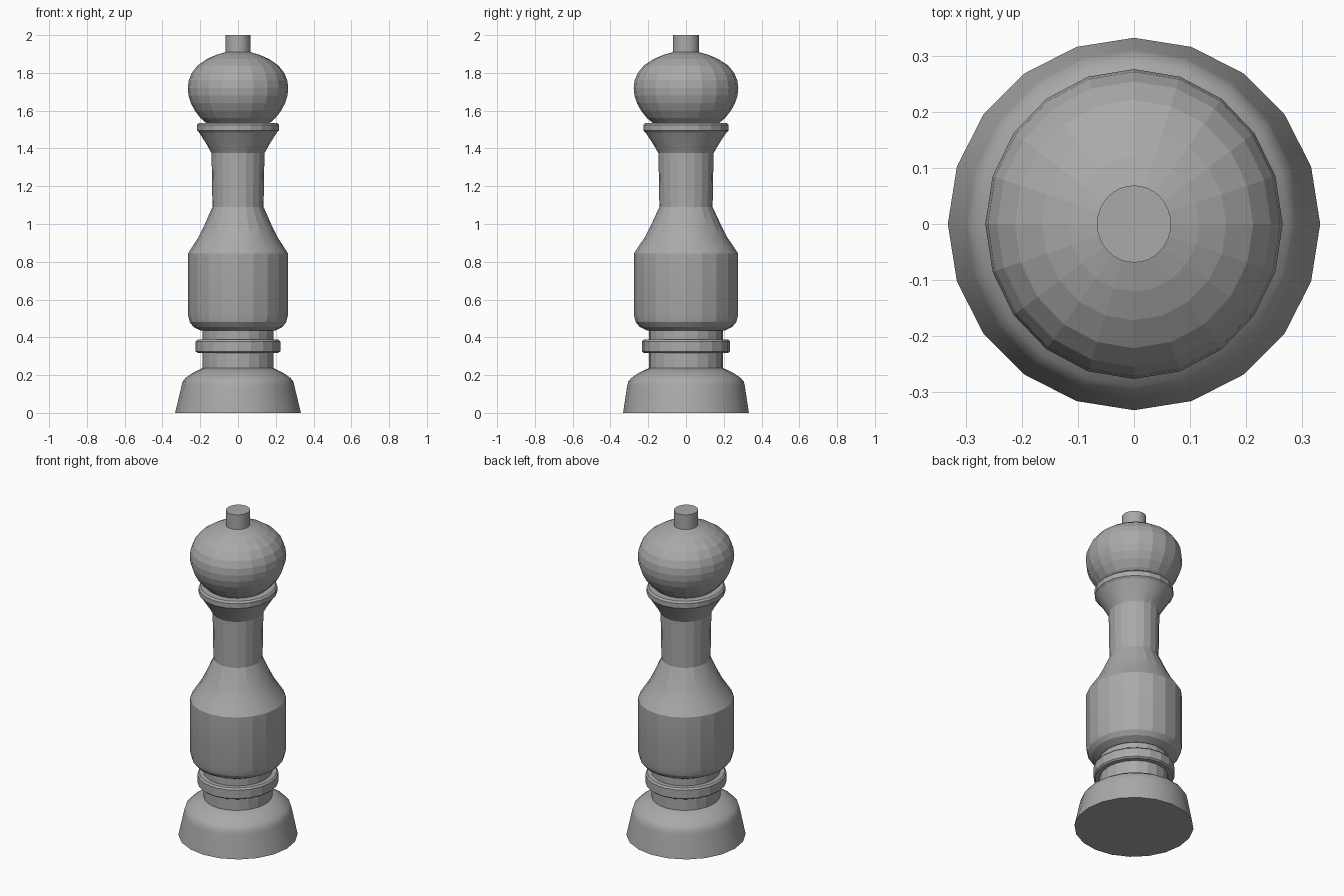
import bpy, bmesh, math

cube = bpy.data.objects.get("Cube")
if cube:
    bpy.data.objects.remove(cube, do_unlink=True)

OVAL = 0.96  # turned parts are slightly narrower across x
GREY = (0.4, 0.4, 0.4, 1)
mat = bpy.data.materials.new("mid grey")
mat.use_nodes = True
mat.diffuse_color = GREY
mat.node_tree.nodes["Principled BSDF"].inputs["Base Color"].default_value = GREY


def turned(name, profile, sides=20, smooth=None, round_foot=False):
    """Lathe a closed solid from (radius, height) pairs, bottom to top."""
    bm = bmesh.new()
    rings = []
    for i, (r, z) in enumerate(profile):
        squash = 1 if round_foot and i == 0 else OVAL
        angles = [2 * math.pi * k / sides for k in range(sides)]
        rings.append([bm.verts.new((r * squash * math.cos(a), r * math.sin(a), z))
                      for a in angles])
    for low, high in zip(rings, rings[1:]):
        for k in range(sides):
            n = (k + 1) % sides
            bm.faces.new((low[k], low[n], high[n], high[k]))
    bm.faces.new(rings[0][::-1])
    bm.faces.new(rings[-1])
    mesh = bpy.data.meshes.new(name)
    bm.to_mesh(mesh)
    bm.free()
    mesh.materials.append(mat)
    obj = bpy.data.objects.new(name, mesh)
    bpy.context.collection.objects.link(obj)
    if smooth:
        bpy.ops.object.select_all(action='DESELECT')
        obj.select_set(True)
        bpy.context.view_layer.objects.active = obj
        bpy.ops.object.shade_smooth_by_angle(angle=math.radians(smooth))
    return obj


# Flared foot with a rounded shoulder
turned("base", [(0.333, 0), (0.312, 0.14), (0.306, 0.165), (0.29, 0.185),
                (0.25, 0.212), (0.198, 0.237)], smooth=50, round_foot=True)

# Narrow stem with its ring
turned("lower_stem", [(0.197, 0.22), (0.197, 0.45)])
turned("stem_ring", [(0.224, 0.318), (0.233, 0.326), (0.233, 0.378), (0.224, 0.388)])

# Drum, tapering shoulder, neck and flare
turned("body", [(0.205, 0.435), (0.245, 0.455), (0.266, 0.48), (0.275, 0.515),
                (0.275, 0.845), (0.252, 0.88), (0.218, 0.93), (0.187, 0.99),
                (0.162, 1.045), (0.141, 1.09), (0.146, 1.375), (0.172, 1.42),
                (0.215, 1.485)], smooth=16)
turned("collar", [(0.215, 1.485), (0.226, 1.495), (0.226, 1.525), (0.216, 1.535)])

# Rounded head and its pin
turned("head", [(0.17, 1.53), (0.206, 1.56), (0.238, 1.6), (0.26, 1.64),
                (0.273, 1.68), (0.277, 1.72), (0.272, 1.76), (0.255, 1.8),
                (0.222, 1.84), (0.172, 1.873), (0.121, 1.895), (0.068, 1.91)])
turned("top_pin", [(0.069, 1.88), (0.069, 2.0)], sides=32, smooth=30)
